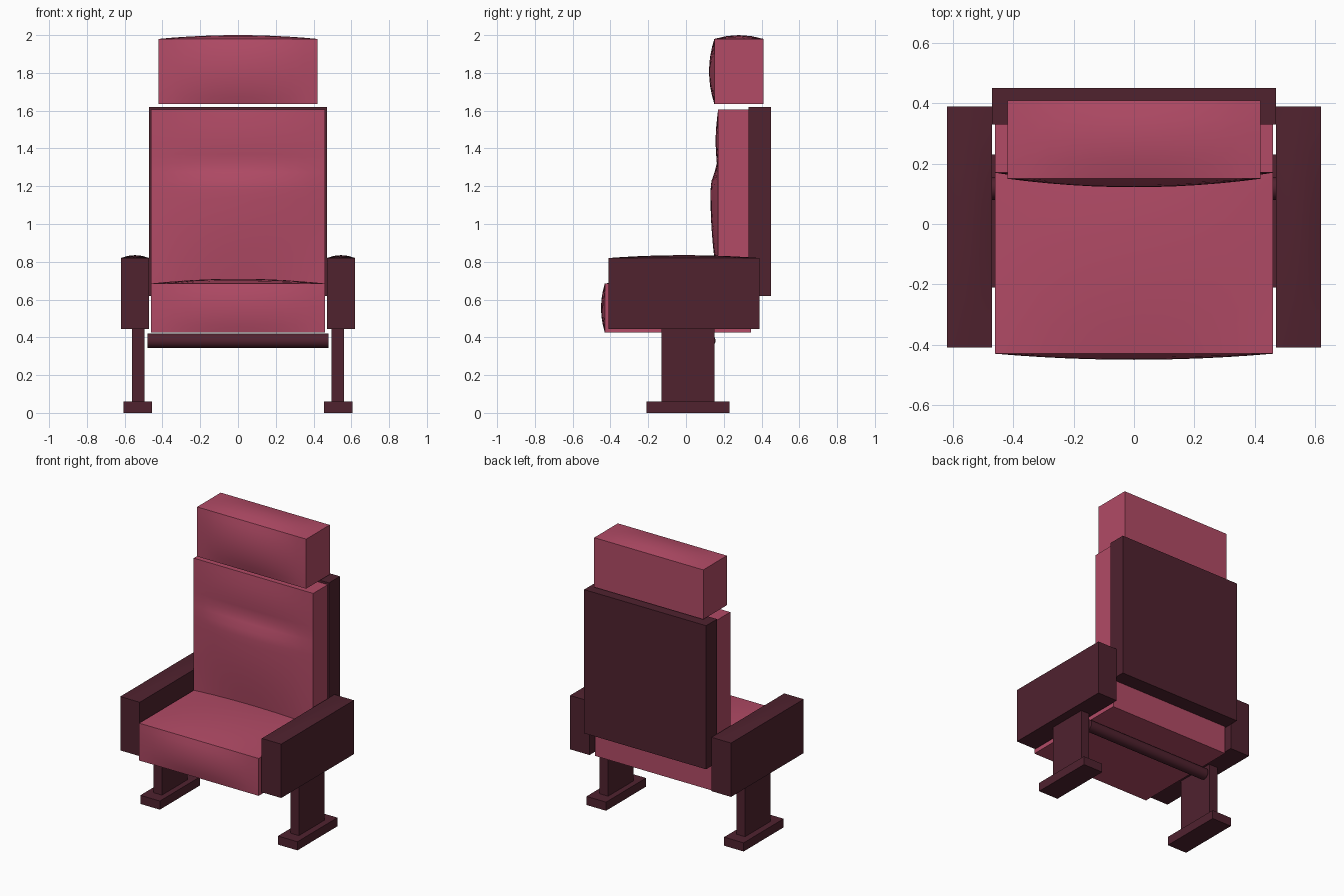
import bpy, bmesh, math
from mathutils import Vector

if "Cube" in bpy.data.objects:
    bpy.data.objects.remove(bpy.data.objects["Cube"])


def material(name, rgb):
    m = bpy.data.materials.new(name)
    m.diffuse_color = (*rgb, 1)
    m.use_nodes = True
    m.node_tree.nodes["Principled BSDF"].inputs["Base Color"].default_value = m.diffuse_color
    return m


RED = material("rose upholstery", (0.445, 0.070, 0.133))
DARK = material("dark maroon", (0.080, 0.016, 0.028))


def finish(bm, name, mat, smooth=False):
    bmesh.ops.recalc_face_normals(bm, faces=bm.faces)
    me = bpy.data.meshes.new(name)
    bm.to_mesh(me)
    bm.free()
    me.materials.append(mat)
    ob = bpy.data.objects.new(name, me)
    bpy.context.collection.objects.link(ob)
    if smooth:
        bpy.ops.object.select_all(action='DESELECT')
        bpy.context.view_layer.objects.active = ob
        ob.select_set(True)
        bpy.ops.object.shade_smooth_by_angle(angle=math.radians(30))
    return ob


def dome(t):
    """Bulge weight, 0 at both ends and 1 in the middle."""
    return 1 - (2 * t - 1) ** 2


def box(name, mat, lo, hi, cuts=(1, 1, 1), top=0, front=0, front_profile=dome):
    """Box from lo to hi; top and front faces can bulge outwards."""
    lo, hi = Vector(lo), Vector(hi)
    size = hi - lo
    bm = bmesh.new()
    bmesh.ops.create_cube(bm, size=1)
    for v in bm.verts:
        v.co = Vector(lo[i] + (v.co[i] + 0.5) * size[i] for i in range(3))
    # slice into a grid along each axis
    for axis in range(3):
        for k in range(1, cuts[axis]):
            co, no = lo.copy(), Vector((0, 0, 0))
            co[axis] += size[axis] * k / cuts[axis]
            no[axis] = 1
            bmesh.ops.bisect_plane(bm, geom=bm.verts[:] + bm.edges[:] + bm.faces[:],
                                   plane_co=co, plane_no=no)
    # push out the padded faces
    for v in bm.verts:
        u = [(v.co[i] - lo[i]) / size[i] for i in range(3)]
        if u[2] > 0.999:
            v.co.z += top * dome(u[0]) * dome(u[1])
        if u[1] < 0.001:
            v.co.y -= front * dome(u[0]) * front_profile(u[2])
    return finish(bm, name, mat, bool(top or front))


def lumbar(t):
    """Large lower bulge with a shallow one above it."""
    if t < 0.69:
        return max(0.15 * dome(t), math.sin(math.pi / 2 * min(t / 0.5, (0.69 - t) / 0.13, 1)))
    return 0.15 + 0.25 * math.sin(math.pi * (t - 0.69) / 0.31) - 0.15 * (t - 0.69) / 0.31


# upholstery
box("seat_cushion", RED, (-0.46, -0.43, 0.425), (0.46, 0.345, 0.685),
    (12, 8, 6), top=0.025, front=0.02)
box("back_cushion", RED, (-0.46, 0.17, 0.66), (0.46, 0.335, 1.605),
    (12, 1, 20), front=0.04, front_profile=lumbar)
box("headrest", RED, (-0.42, 0.15, 1.635), (0.42, 0.41, 1.98),
    (12, 4, 8), top=0.02, front=0.028)

# rear shell
box("back_shell", DARK, (-0.47, 0.33, 0.62), (0.47, 0.45, 1.62))

# armrests, legs and feet on both sides
for side, s in (("left", -1), ("right", 1)):
    def pair(part, x0, x1, y0, y1, z0, z1, **kw):
        a, b = sorted((s * x0, s * x1))
        box(f"{side}_{part}", DARK, (a, y0, z0), (b, y1, z1), **kw)
    pair("armrest", 0.47, 0.62, -0.41, 0.39, 0.445, 0.82, cuts=(4, 10, 1), top=0.015)
    pair("leg", 0.495, 0.56, -0.13, 0.15, 0.05, 0.45)
    pair("foot", 0.455, 0.605, -0.21, 0.23, 0.0, 0.06)

# round cross bar under the seat
bm = bmesh.new()
bmesh.ops.create_cone(bm, cap_ends=True, segments=24, radius1=0.038, radius2=0.038, depth=0.96)
for v in bm.verts:
    v.co = Vector((v.co.z, v.co.x + 0.118, v.co.y + 0.382))
finish(bm, "cross_bar", DARK, True)
